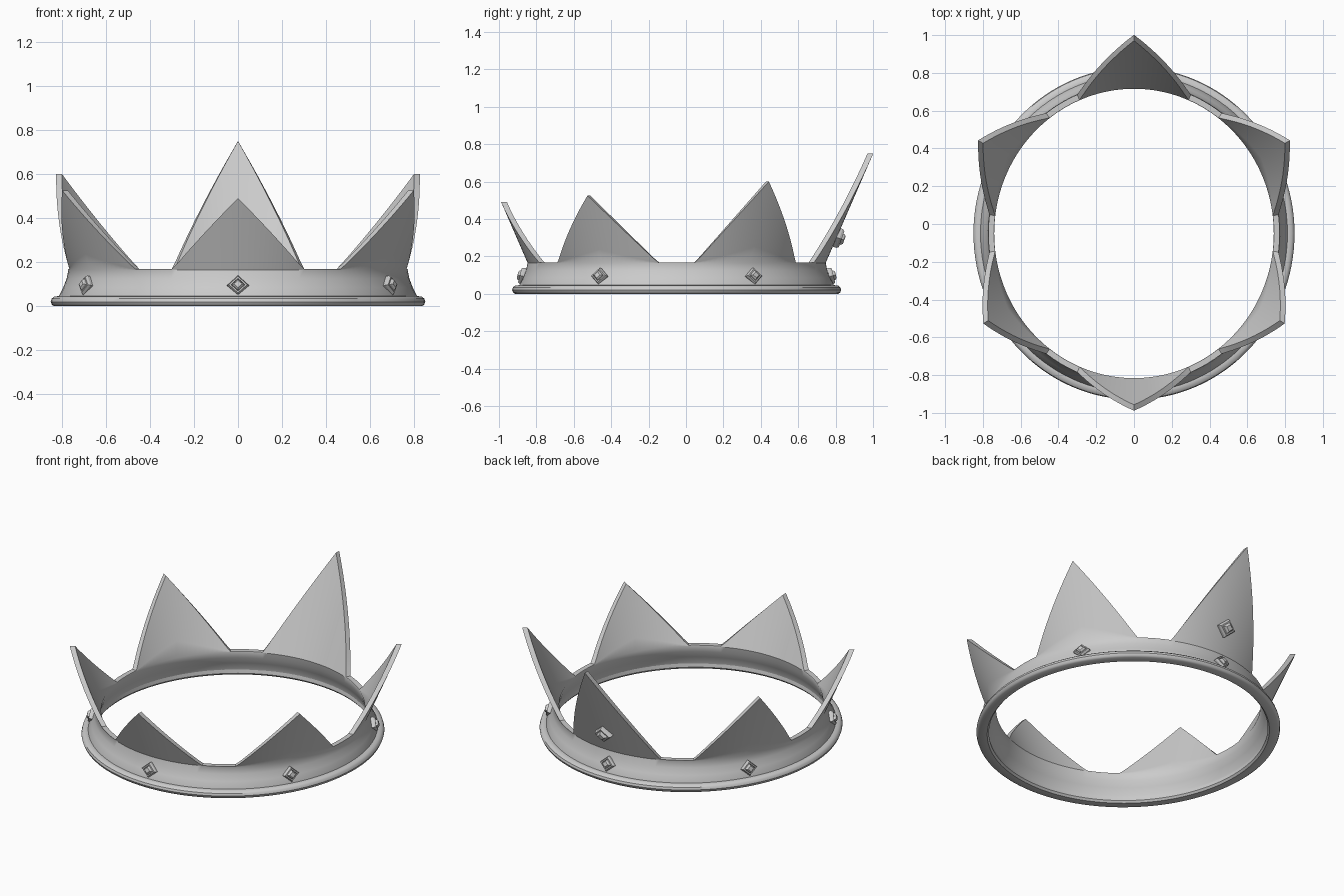
import bpy, bmesh
from math import sin, cos, radians, degrees, asin, pi
from mathutils import Vector, Matrix

if "Cube" in bpy.data.objects:
    bpy.data.objects.remove(bpy.data.objects["Cube"])

CY, SY = -0.05, 1.035          # ring centre and slight lengthening in y
VALLEY, R0, HALF, SLOPE, THICK = 0.165, 0.77, 0.30, 0.42, 0.03
HEIGHTS = [0.49, 0.525, 0.60, 0.75, 0.60, 0.525]   # from the front, anticlockwise


def place(r, a, z):
    return Vector((r * cos(a), SY * r * sin(a) + CY, z))


def finish(name, bm, angle=35):
    bmesh.ops.recalc_face_normals(bm, faces=bm.faces)
    me = bpy.data.meshes.new(name)
    bm.to_mesh(me)
    bm.free()
    ob = bpy.data.objects.new(name, me)
    bpy.context.collection.objects.link(ob)
    bpy.ops.object.select_all(action='DESELECT')
    ob.select_set(True)
    bpy.context.view_layer.objects.active = ob
    bpy.ops.object.shade_smooth_by_angle(angle=radians(angle))
    return ob


def loft(name, loops, angle=35):
    """Join closed cross-sections around the crown into one ring."""
    bm = bmesh.new()
    vs = [[bm.verts.new(p) for p in loop] for loop in loops]
    n, m = len(vs), len(vs[0])
    for i in range(n):
        a, b = vs[i], vs[(i + 1) % n]
        for j in range(m):
            k = (j + 1) % m
            bm.faces.new((a[j], a[k], b[k], b[j]))
    return finish(name, bm, angle)


# crown wall: waisted band whose top edge rises into six flared points
edge = degrees(asin(HALF / R0))
offsets = [edge * k / 12 for k in range(-12, 13)]
offsets += [edge + (60 - 2 * edge) * k / 4 for k in range(1, 4)]
band = [(0.815, 0.02), (0.813, 0.045), (0.793, 0.085), (0.778, 0.125), (R0, VALLEY)]
columns = []
for i, h in enumerate(HEIGHTS):
    for off in offsets:
        s = sin(radians(abs(off)))
        t = max(0.0, (HALF - R0 * s) / (HALF + 0.5 * SLOPE * (h - VALLEY) * s))
        top = max(VALLEY + t * (h - VALLEY), VALLEY + 0.003)
        prof = list(band)
        for k in range(1, 6):
            z = VALLEY + (top - VALLEY) * k / 5
            prof.append((R0 + SLOPE * (z - VALLEY), z))
        a = radians(-90 + 60 * i + off)
        columns.append([place(r, a, z) for r, z in prof]
                       + [place(r - THICK, a, z) for r, z in reversed(prof)])
loft("crown_wall", columns)

# rounded rim around the foot
rim = [(0.79, 0.0), (0.835, 0.0), (0.845, 0.007), (0.85, 0.02), (0.846, 0.034),
       (0.835, 0.043), (0.815, 0.046), (0.785, 0.04), (0.78, 0.012)]
loft("base_rim", [[place(r, 2 * pi * k / 128, z) for r, z in rim] for k in range(128)])


# diamond-shaped studs: bevelled setting with a raised stone
def stud(name, pos, a, tilt, size):
    prof = [(1, -0.3), (1, 0.2), (0.85, 0.42), (0.66, 0.42), (0.62, 0.3),
            (0.55, 0.55), (0.38, 0.68)]
    out = Vector((cos(a), sin(a), tilt)).normalized()
    side = Vector((-sin(a), cos(a), 0))
    up = out.cross(side)
    bm = bmesh.new()
    rings = [[bm.verts.new(pos + size * (r * (cos(q) * side + 0.92 * sin(q) * up) + d * out))
              for q in (0, pi / 2, pi, 3 * pi / 2)] for r, d in prof]
    for lo, hi in zip(rings, rings[1:]):
        for j in range(4):
            k = (j + 1) % 4
            bm.faces.new((lo[j], lo[k], hi[k], hi[j]))
    bm.faces.new(rings[0][::-1])
    bm.faces.new(rings[-1])
    finish(name, bm, 20)


for i in range(6):
    ang = radians(-90 + 60 * i)
    stud(f"band_stud_{i + 1}", place(0.791, ang, 0.093), ang, 0.25, 0.049)
stud("back_point_stud", place(0.83, pi / 2, 0.30), pi / 2, -0.35, 0.058)
